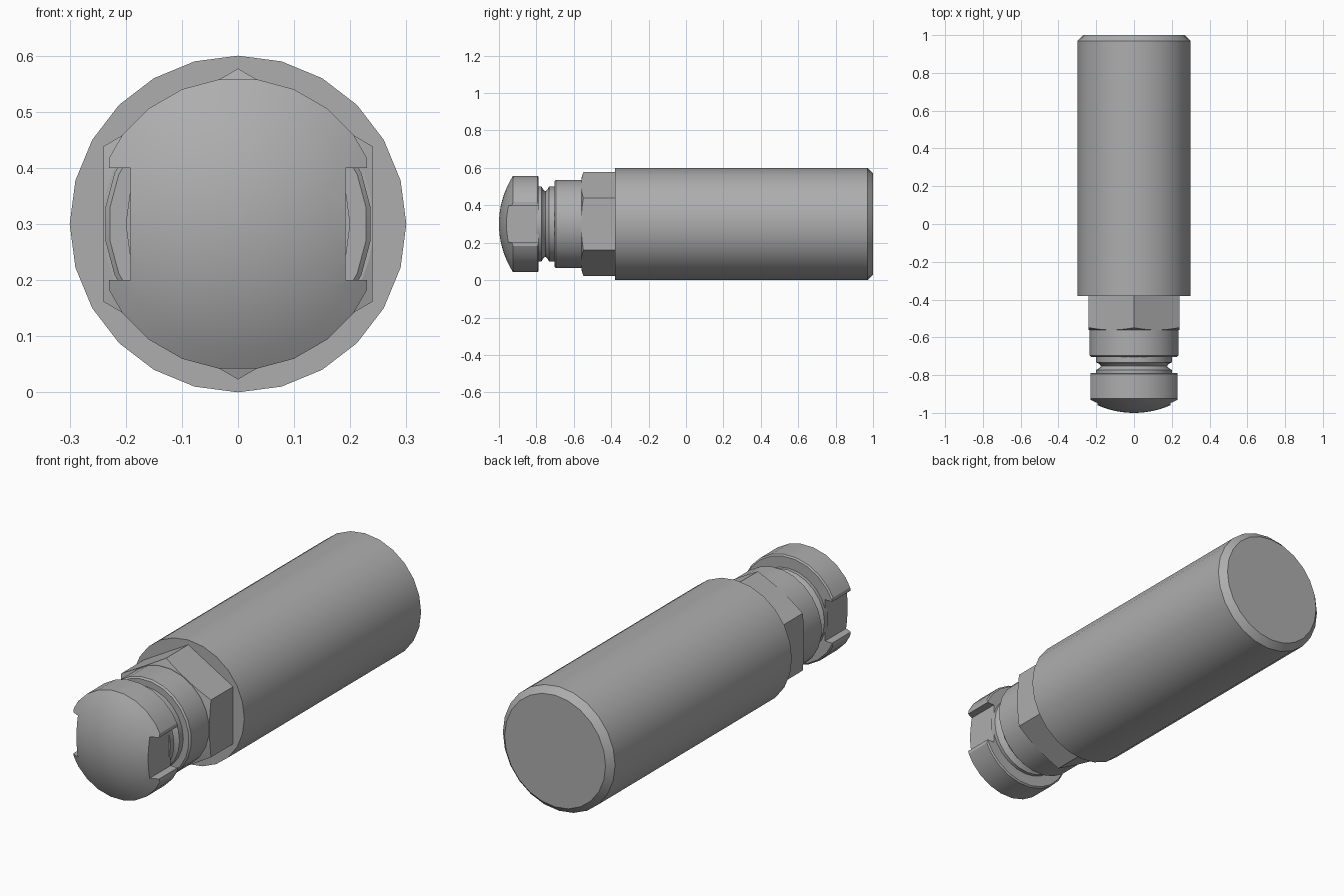
import bpy
import bmesh
from math import sin, cos, pi, radians, sqrt

old = bpy.data.objects.get("Cube")
if old:
    bpy.data.objects.remove(old, do_unlink=True)

AXIS_Z = 0.3   # height of the long axis
SIDES = 24

steel = bpy.data.materials.new("grey_steel")
steel.use_nodes = True
GREY = (0.42, 0.42, 0.42, 1)
steel.diffuse_color = GREY
steel.node_tree.nodes["Principled BSDF"].inputs["Base Color"].default_value = GREY


def finish(name, bm):
    bmesh.ops.recalc_face_normals(bm, faces=bm.faces)
    mesh = bpy.data.meshes.new(name)
    bm.to_mesh(mesh)
    bm.free()
    mesh.materials.append(steel)
    obj = bpy.data.objects.new(name, mesh)
    bpy.context.collection.objects.link(obj)
    return obj


def lathe(name, profile, sides=SIDES, turn=0.0):
    """Closed solid turned around the long axis from (y, radius) points."""
    bm = bmesh.new()
    rings = []
    for y, r in profile:
        angles = [2 * pi * (i + turn) / sides for i in range(sides)]
        rings.append([bm.verts.new((r * sin(a), y, AXIS_Z + r * cos(a))) for a in angles])
    for a, b in zip(rings, rings[1:]):
        for i in range(sides):
            j = (i + 1) % sides
            bm.faces.new((a[i], a[j], b[j], b[i]))
    bm.faces.new(rings[0])
    bm.faces.new(rings[-1])
    return finish(name, bm)


def box(name, center, size):
    bm = bmesh.new()
    bmesh.ops.create_cube(bm, size=1)
    bmesh.ops.scale(bm, vec=size, verts=bm.verts)
    bmesh.ops.translate(bm, vec=center, verts=bm.verts)
    return finish(name, bm)


def cut(obj, cutter, operation):
    mod = obj.modifiers.new(operation.lower(), 'BOOLEAN')
    mod.operation = operation
    mod.solver = 'EXACT'
    mod.object = cutter
    bpy.ops.object.select_all(action='DESELECT')
    bpy.context.view_layer.objects.active = obj
    obj.select_set(True)
    bpy.ops.object.modifier_apply(modifier=mod.name)
    bpy.data.objects.remove(cutter, do_unlink=True)


def smooth(obj, angle=25):
    bpy.ops.object.select_all(action='DESELECT')
    bpy.context.view_layer.objects.active = obj
    obj.select_set(True)
    bpy.ops.object.shade_smooth_by_angle(angle=radians(angle))


# Main barrel, chamfered at the back
body = lathe("barrel", [(-0.38, 0.3), (0.97, 0.3), (1.0, 0.27)])

# Hexagonal nut with its front corners turned down
nut = lathe("hex_nut", [(-0.56, 0.277), (-0.37, 0.277)], sides=6)
cut(nut, lathe("nut_chamfer", [(-0.56, 0.242), (-0.546, 0.285), (-0.3, 0.285)], sides=48), 'INTERSECT')

# Collar in front of the nut
collar = lathe("collar", [(-0.703, 0.23), (-0.696, 0.238), (-0.55, 0.238)], turn=0.5)

# Grooved neck
neck = lathe("neck", [(-0.8, 0.2), (-0.772, 0.2), (-0.764, 0.185), (-0.752, 0.175),
                      (-0.74, 0.185), (-0.732, 0.2), (-0.69, 0.2)])

# Domed cap: flattened sides with a wide slot in each
R_CAP, R_DOME, RINGS = 0.26, 0.488, 8
dome = []
for k in range(RINGS + 1):
    r = max(0.004, R_CAP * k / RINGS)
    dome.append((-1 + R_DOME - sqrt(R_DOME ** 2 - r ** 2), r))
cap = lathe("domed_cap", dome + [(-0.794, R_CAP), (-0.788, 0.253)], turn=0.5)
cut(cap, box("side_flats", (0, -0.9, AXIS_Z), (0.46, 0.4, 1)), 'INTERSECT')
for side in (-1, 1):
    cut(cap, box("slot", (side * 0.292, -0.9, AXIS_Z), (0.2, 0.4, 0.2)), 'DIFFERENCE')

for part in (body, collar, neck, cap):
    smooth(part)
smooth(nut, 12)
